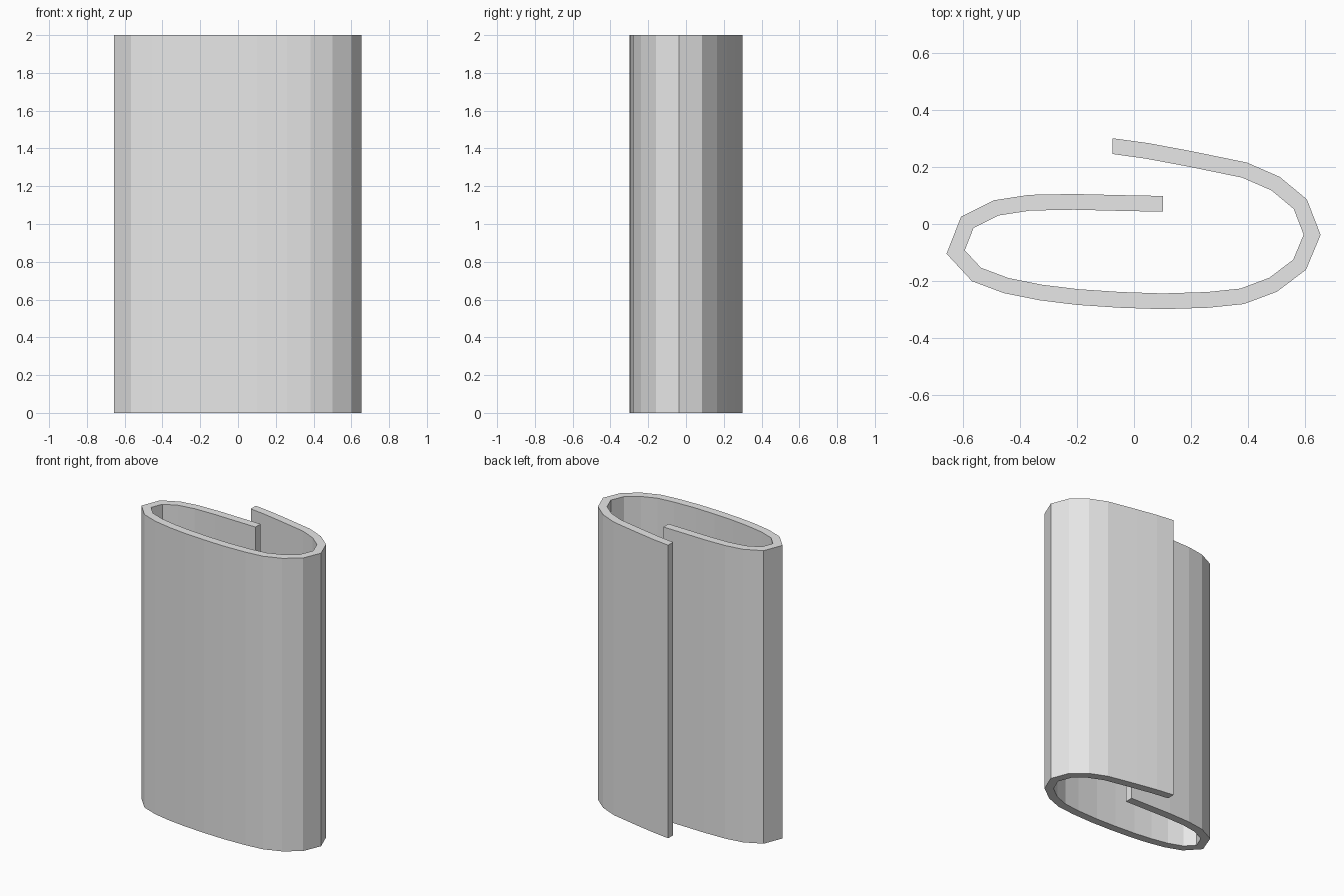
import bpy
import bmesh
from mathutils import Vector

if "Cube" in bpy.data.objects:
    bpy.data.objects.remove(bpy.data.objects["Cube"], do_unlink=True)

HEIGHT = 2.0
THICKNESS = 0.055

# Outer line of the rolled sheet, from the outer end round to the tucked end
OUTLINE = [Vector(p) for p in (
    (-.075, .3), (.05, .283), (.195, .256), (.395, .215), (.51, .165),
    (.605, .086), (.653, -.038), (.602, -.16), (.5, -.237), (.385, -.28),
    (.26, -.293), (.1, -.298), (-.05, -.293), (-.2, -.283), (-.33, -.267),
    (-.455, -.242), (-.567, -.2), (-.656, -.104), (-.605, .026),
    (-.49, .083), (-.367, .102), (-.21, .105), (-.05, .101), (.102, .098))]


def inward(a, b):
    """Normal on the inner side of a clockwise segment."""
    d = (b - a).normalized()
    return Vector((d.y, -d.x))


def inset_line(points, distance):
    """Parallel line with mitred corners and ends cut square to x."""
    result = []
    last = len(points) - 1
    for i, p in enumerate(points):
        if i in (0, last):
            result.append(p + Vector((0, -distance)))
            continue
        n1 = inward(points[i - 1], p)
        n2 = inward(p, points[i + 1])
        result.append(p + (n1 + n2) * distance / (1 + n1.dot(n2)))
    return result


# Flat strip between the two lines, extruded to full height
bm = bmesh.new()
outer = [bm.verts.new((p.x, p.y, 0)) for p in OUTLINE]
inner = [bm.verts.new((p.x, p.y, 0)) for p in inset_line(OUTLINE, THICKNESS)]
strip = [bm.faces.new((outer[i], outer[i + 1], inner[i + 1], inner[i]))
         for i in range(len(outer) - 1)]
extruded = bmesh.ops.extrude_face_region(bm, geom=strip, use_keep_orig=True)
top = [g for g in extruded["geom"] if isinstance(g, bmesh.types.BMVert)]
bmesh.ops.translate(bm, verts=top, vec=(0, 0, HEIGHT))
bmesh.ops.recalc_face_normals(bm, faces=bm.faces)

mesh = bpy.data.meshes.new("rolled_sheet")
bm.to_mesh(mesh)
bm.free()
sheet = bpy.data.objects.new("rolled_sheet", mesh)
bpy.context.collection.objects.link(sheet)

# Plain grey material
grey = bpy.data.materials.new("light_grey")
grey.use_nodes = True
colour = (0.8, 0.8, 0.8, 1)
grey.diffuse_color = colour
grey.node_tree.nodes["Principled BSDF"].inputs["Base Color"].default_value = colour
mesh.materials.append(grey)
